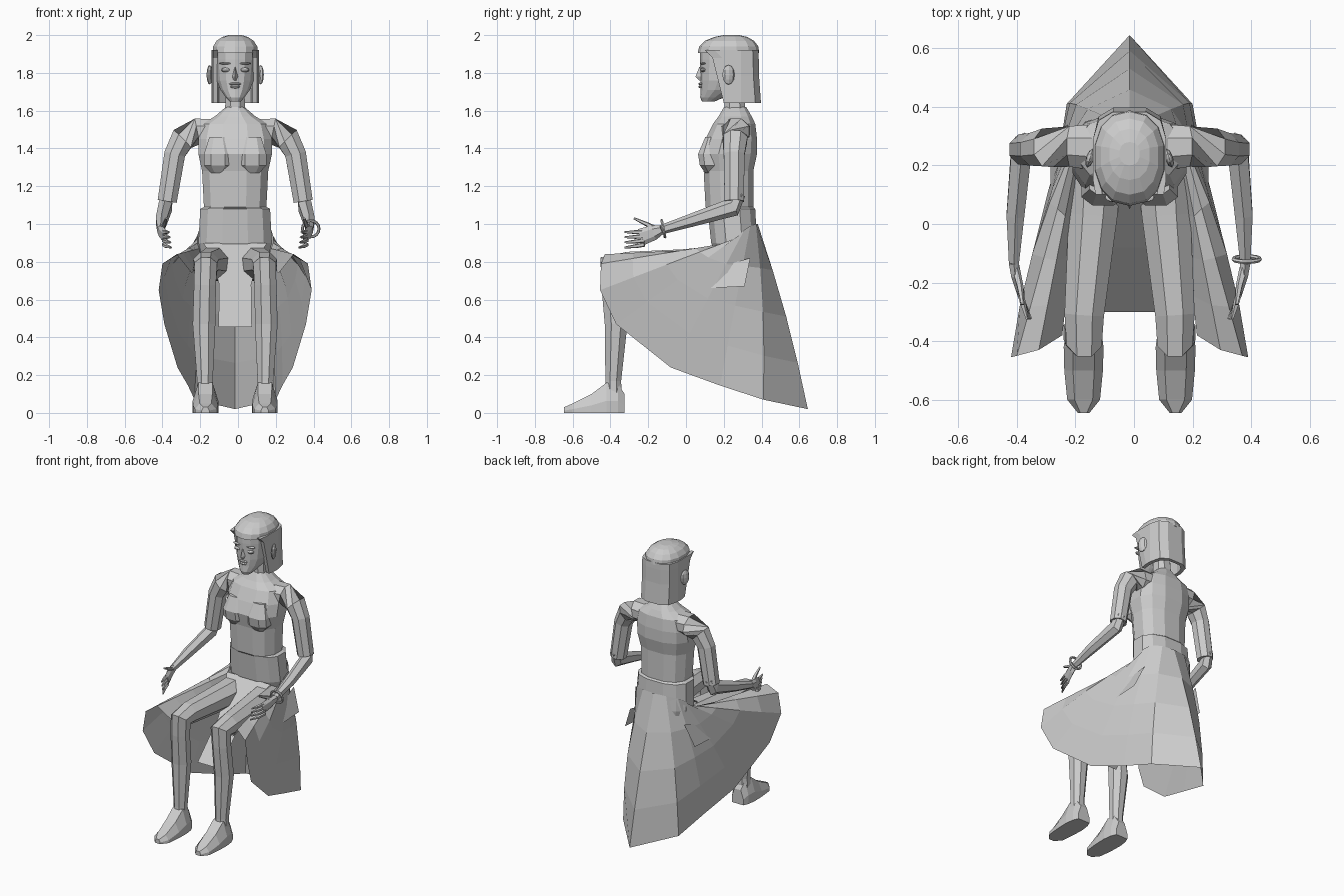
import bpy, bmesh
from math import sin, cos, pi
from mathutils import Vector

cube = bpy.data.objects.get("Cube")
if cube:
    bpy.data.objects.remove(cube)

MIDLINE = -.015
SIDES = {"left_": 1, "right_": -1}
grey = bpy.data.materials.new("plain_grey")
grey.use_nodes = True
grey.diffuse_color = (.6, .6, .6, 1)
for node in grey.node_tree.nodes:
    if node.type == "BSDF_PRINCIPLED":
        node.inputs["Base Color"].default_value = grey.diffuse_color


def build(name, rows, closed=True, side=1):
    """Skin rows of equal point counts into one flat-shaded mesh."""
    bm = bmesh.new()
    grid = [[bm.verts.new((MIDLINE + side * x, y, z)) for x, y, z in row] for row in rows]
    count = len(rows[0])
    for lower, upper in zip(grid, grid[1:]):
        for i in range(count if closed else count - 1):
            j = (i + 1) % count
            bm.faces.new((lower[i], lower[j], upper[j], upper[i]))
    if closed:
        bm.faces.new(grid[0])
        bm.faces.new(grid[-1])
    bmesh.ops.recalc_face_normals(bm, faces=bm.faces)
    mesh = bpy.data.meshes.new(name)
    bm.to_mesh(mesh)
    bm.free()
    mesh.materials.append(grey)
    bpy.context.collection.objects.link(bpy.data.objects.new(name, mesh))


def pair(name, rows, closed=True):
    for label, side in SIDES.items():
        build(label + name, rows, closed, side)


def circle(count):
    """Unit directions around a ring, with a flat side at the front."""
    angles = [2 * pi * (i + .5) / count for i in range(count)]
    return [(cos(angle), sin(angle)) for angle in angles]


def stack(levels, count=12, power=.8, shift=0):
    """Level rounded rings from (height, half width, front, back)."""
    def soft(value):
        return abs(value) ** power * (1 if value > 0 else -1)
    return [[(shift + width * soft(c), (front + back) / 2 + (back - front) / 2 * soft(s), z)
             for c, s in circle(count)] for z, width, front, back in levels]


def tube(path, radii, count=8):
    """Round rings along a path; a radius may be a pair (across, deep)."""
    points = [Vector(p) for p in path]
    rows = []
    for k, (centre, radius) in enumerate(zip(points, radii)):
        wide, deep = radius if isinstance(radius, tuple) else (radius, radius)
        after = points[min(k + 1, len(points) - 1)]
        before = points[max(k - 1, 0)]
        along = (after - before).normalized()
        guide = Vector((0, 1, 0)) if abs(along.x) > .8 else Vector((1, 0, 0))
        across = (guide - along * guide.dot(along)).normalized()
        depth = along.cross(across)
        rows.append([centre + across * wide * c + depth * deep * s for c, s in circle(count)])
    return rows


def blob(name, place, size, side=1):
    """Small faceted ellipsoid."""
    x, y, z = place
    bpy.ops.mesh.primitive_uv_sphere_add(segments=8, ring_count=6, radius=1,
                                         location=(MIDLINE + side * x, y, z), scale=size)
    ob = bpy.context.object
    ob.name = name
    ob.data.materials.append(grey)
    return ob


# Torso, with the step at the shirt hem, and neck
build("torso", stack([
    (.78, .17, .17, .36), (.9, .2, .13, .38), (1.08, .19, .11, .37), (1.09, .17, .1, .36),
    (1.28, .18, .09, .36), (1.37, .2, .07, .38), (1.45, .2, .1, .38),
    (1.53, .18, .14, .37), (1.57, .11, .17, .35), (1.62, .05, .2, .32)]))
build("neck", stack([(1.56, .06, .2, .32), (1.73, .05, .2, .31)], count=8))
pair("bust", stack([(1.27, .04, .1, .17), (1.31, .08, .07, .18),
                    (1.37, .08, .06, .18), (1.46, .05, .1, .17)], count=8, shift=.09))

# Arms: sleeves from shoulder to elbow, then bare forearms
elbow = (.36, .255, 1.12)
wrist = (.395, -.13, .97)
pair("sleeve", tube([(.08, .26, 1.49), (.2, .265, 1.49), (.28, .26, 1.45), (.32, .255, 1.37), elbow],
                    [(.09, .07), .075, .07, .06, .055]))
pair("forearm", tube([(.36, .28, 1.16), (.37, .25, 1.09), (.39, .03, 1.02), wrist],
                     [.035, (.04, .05), .035, (.02, .025)], count=6))

# Hands with fanned fingers
pair("palm", tube([wrist, (.39, -.17, .955), (.37, -.24, .93)],
                  [(.02, .025), (.017, .04), (.013, .045)], count=6))
for k in range(4):
    height = .957 - k * .022
    path = [(.378, -.22, height), (.365, -.27, height - k * .003), (.35 - k * .004, -.325, height - k * .005)]
    pair("finger_" + "abcd"[k], tube(path, [.012, .011, .005], count=5))
pair("thumb", tube([(.39, -.15, .97), (.375, -.21, 1), (.365, -.275, 1.03)], [.015, .012, .006], count=5))

# Bracelet on the left wrist only
bpy.ops.mesh.primitive_torus_add(major_segments=16, minor_segments=6, major_radius=.044, minor_radius=.008,
                                 location=(.385, -.12, .975), rotation=(pi / 2 + .2, 0, 0))
bracelet = bpy.context.object
bracelet.name = "bracelet"
bracelet.data.materials.append(grey)

# Legs: thigh, knee, shin and ankle in one bent tube
pair("leg", tube([(.11, .27, .79), (.125, .03, .785), (.155, -.31, .785), (.155, -.39, .775),
                  (.16, -.39, .68), (.165, -.37, .47), (.16, -.385, .17), (.16, -.385, .06)],
                 [.1, .09, .073, (.065, .085), .063, .065, .045, .05]))

# Feet: flat soles, section heights falling towards the toes
foot = []
for y, width, height in [(-.325, .045, .1), (-.36, .06, .155), (-.42, .068, .16),
                         (-.5, .066, .1), (-.6, .056, .05), (-.645, .02, .03)]:
    half = [(width, 0), (width, height * .4), (width * .55, height)]
    outline = half + [(-x, z) for x, z in reversed(half)]
    foot.append([(.157 + x, y, z) for x, z in outline])
pair("foot", foot)

# Open skirt: a sheet from the waist to a hem that trails to a point behind
waist = [(.17, .16, .8), (.19, .18, .87), (.2, .22, .9), (.2, .25, .92), (.2, .28, .94),
         (.19, .31, .97), (.16, .34, .99), (.09, .37, 1), (0, .38, 1)]
hem = [(.23, -.38, .74), (.31, -.43, .84), (.385, -.45, .79), (.405, -.455, .65), (.375, -.37, .47),
       (.305, -.08, .24), (.25, .18, .145), (.215, .41, .07), (0, .645, .02)]
last = len(hem) - 1
skirt = []
for k in range(5):
    t = k / 4
    half = []
    for i, (top, bottom) in enumerate(zip(waist, hem)):
        point = Vector(top).lerp(Vector(bottom), t)
        bulge = .03 * sin(pi * t)
        if 2 < i < last:
            point.x += bulge
        if i >= last - 1:
            point.y += bulge * .6
        half.append(point)
    skirt.append(half + [(-x, y, z) for x, y, z in reversed(half[:-1])])
build("skirt", skirt, closed=False)

# Loose fold at each hip, and the cloth hanging between the thighs
pair("skirt_fold", [[(.21, .34, .82), (.27, .31, .67)], [(.23, .2, .78), (.27, .12, .66)]], closed=False)
build("lap_cloth", [[(-width, y, z), (width, y, z)] for width, y, z in
                    [(.17, .14, .9), (.13, .08, .84), (.085, -.08, .68), (.088, -.3, .455)]], closed=False)

# Head with nose, lips, eyes, brows and ears
build("head", stack([(1.648, .03, .085, .15), (1.67, .05, .075, .2), (1.71, .08, .078, .28),
                     (1.76, .1, .077, .33), (1.87, .11, .073, .37), (1.93, .11, .075, .37)], count=14, power=.9))
build("nose", [[(-width, .09, z), (width, .09, z), (0, tip, z)] for width, tip, z in
               [(.008, .07, 1.83), (.02, .05, 1.78), (.014, .07, 1.76)]])
blob("upper_lip", (0, .08, 1.742), (.032, .014, .008))
blob("lower_lip", (0, .08, 1.727), (.026, .015, .009))
for label, side in SIDES.items():
    blob(label + "eye", (.05, .09, 1.816), (.026, .016, .012), side)
    blob(label + "brow", (.05, .09, 1.85), (.036, .016, .006), side)
    ear = blob(label + "ear", (.135, .225, 1.79), (.014, .034, .052), side)
    ear.rotation_euler.z = side * .3

# Hair: a cap with a straight fringe, and a curtain around the sides and back
build("hair_cap", stack([(1.905, .122, .062, .388), (1.94, .12, .07, .383), (1.97, .1, .1, .36),
                         (1.99, .07, .15, .325), (2, .035, .2, .28)], count=14, power=.88))
curtain = []
for z, front, back in [(1.92, .1, .388), (1.88, .14, .39), (1.78, .165, .392), (1.64, .2, .402)]:
    width = .125
    half = [(width * .93, front), (width, front + .05), (width, .29),
            (width * .85, back - .035), (width * .45, back - .005)]
    outer = half + [(-x, y) for x, y in reversed(half)]
    inner = [(x * .8, y - (.022 if y > .3 else 0)) for x, y in reversed(outer)]
    curtain.append([(x, y, z) for x, y in outer + inner])
build("hair_curtain", curtain)
